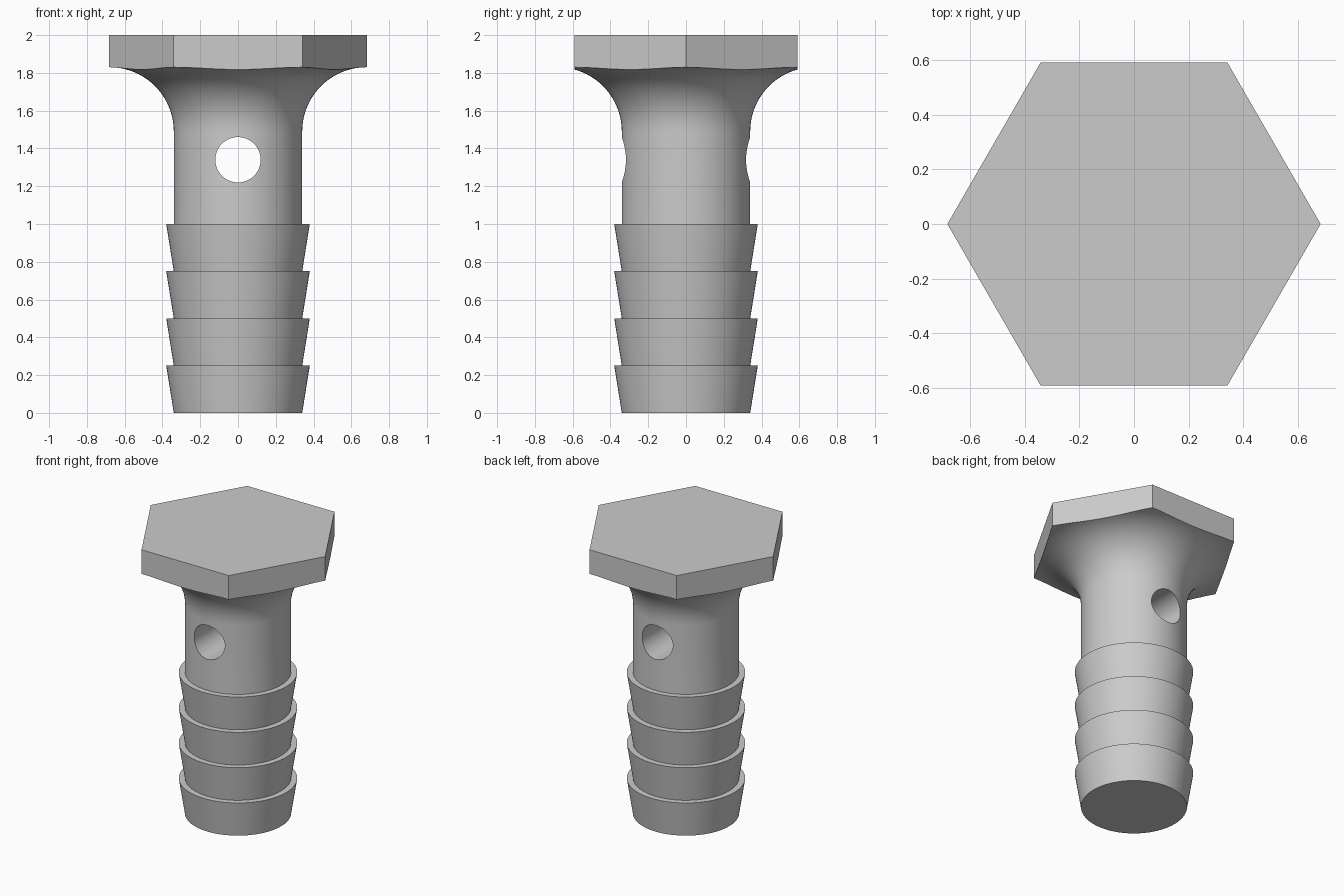
import bpy, bmesh
from math import pi, sin, cos, radians

cube = bpy.data.objects.get("Cube")
if cube:
    bpy.data.objects.remove(cube, do_unlink=True)

SHANK, BARB, BARB_STEP = 0.34, 0.38, 0.25
HEAD_CORNER, HEAD_TOP = 0.683, 2.0
FILLET, FILLET_Z = 0.34, 1.49
HOLE, HOLE_Z = 0.12, 1.34

steel = bpy.data.materials.new("grey steel")
steel.use_nodes = True
colour = (0.6, 0.6, 0.6, 1)
steel.diffuse_color = colour
steel.node_tree.nodes["Principled BSDF"].inputs["Base Color"].default_value = colour


def lathe(name, profile, steps=96):
    """Spin an (r, z) profile around the z axis into a closed solid."""
    bm = bmesh.new()
    verts = [bm.verts.new((r, 0, z)) for r, z in profile]
    edges = [bm.edges.new(pair) for pair in zip(verts, verts[1:])]
    bmesh.ops.spin(bm, geom=verts + edges, cent=(0, 0, 0), axis=(0, 0, 1),
                   angle=2 * pi, steps=steps, use_duplicate=False)
    bmesh.ops.remove_doubles(bm, verts=bm.verts[:], dist=1e-4)
    bmesh.ops.recalc_face_normals(bm, faces=bm.faces[:])
    mesh = bpy.data.meshes.new(name)
    bm.to_mesh(mesh)
    bm.free()
    obj = bpy.data.objects.new(name, mesh)
    bpy.context.collection.objects.link(obj)
    mesh.materials.append(steel)
    return obj


def cut(obj, operation, **cylinder):
    """Apply a boolean with a cylinder, then discard the cutter."""
    bpy.ops.mesh.primitive_cylinder_add(**cylinder)
    cutter = bpy.context.object
    cutter.hide_render = True
    cutter.data.materials.append(steel)
    mod = obj.modifiers.new("cut", 'BOOLEAN')
    mod.operation, mod.solver, mod.object = operation, 'EXACT', cutter
    bpy.ops.object.select_all(action='DESELECT')
    bpy.context.view_layer.objects.active = obj
    obj.select_set(True)
    bpy.ops.object.modifier_apply(modifier=mod.name)
    bpy.data.objects.remove(cutter, do_unlink=True)


# Barbed shank: four flared rings, each stepping back to the shank
profile = [(0, 0)]
for i in range(4):
    profile += [(SHANK, i * BARB_STEP), (BARB, (i + 1) * BARB_STEP)]
profile.append((SHANK, 4 * BARB_STEP))

# Concave fillet flaring out to the underside of the head
for i in range(21):
    a = pi / 2 * i / 20
    profile.append((SHANK + FILLET * (1 - cos(a)), FILLET_Z + FILLET * sin(a)))
profile += [(0.8, FILLET_Z + FILLET), (0.8, HEAD_TOP), (0, HEAD_TOP)]

bolt = lathe("barbed_hex_bolt", profile)

# Hexagonal head trimmed from the flared disc
cut(bolt, 'INTERSECT', vertices=6, radius=HEAD_CORNER, depth=6,
    rotation=(0, 0, radians(30)))

# Round cross hole from front to back
cut(bolt, 'DIFFERENCE', vertices=64, radius=HOLE, depth=2,
    location=(0, 0, HOLE_Z), rotation=(pi / 2, 0, 0))

bpy.ops.object.shade_smooth_by_angle(angle=radians(30))
